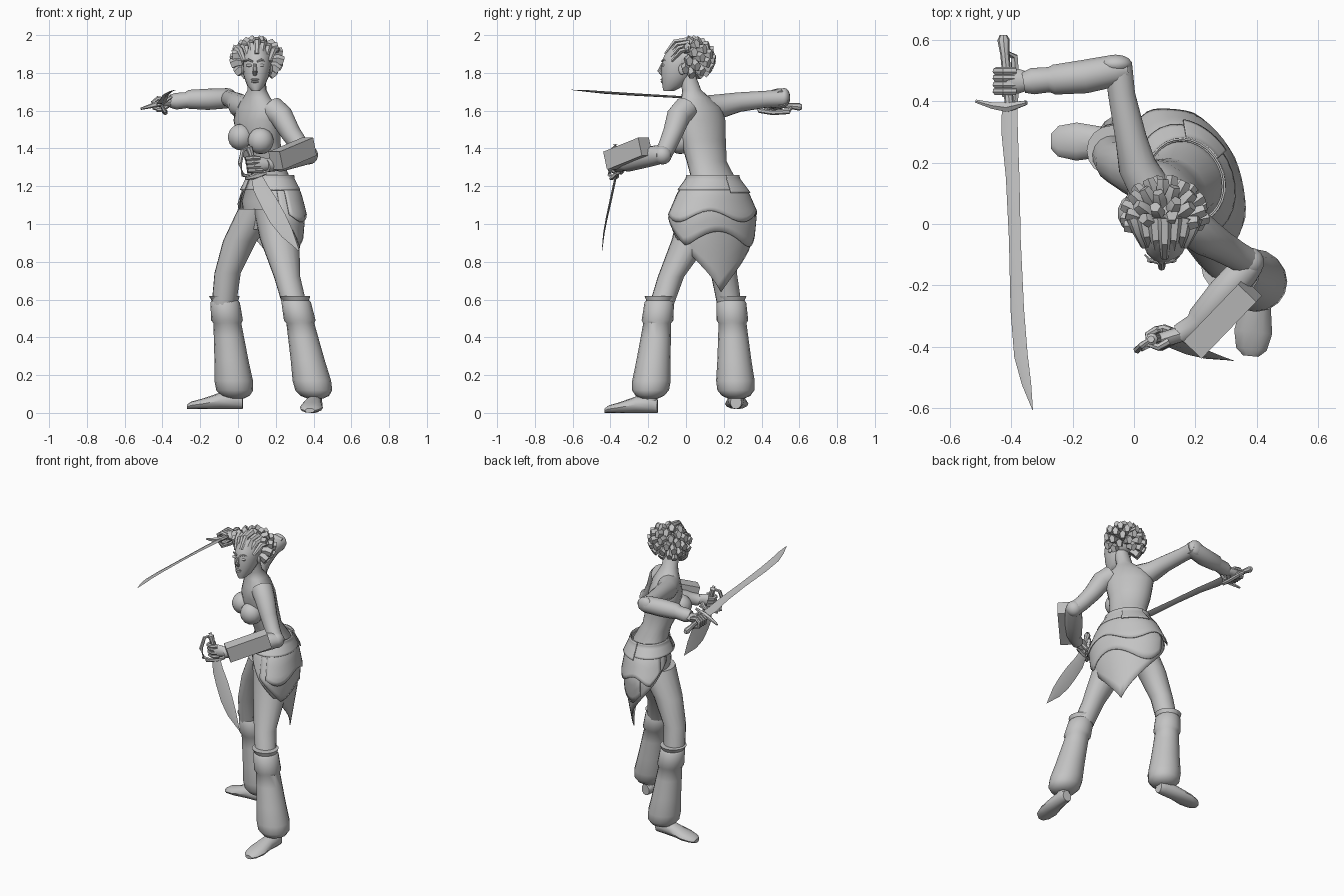
import bpy, bmesh
from math import sin, cos, pi, radians, sqrt
from mathutils import Vector, Matrix

# All measures below are in hundredths of a unit
UNIT = 0.01
UP = Vector((0, 0, 1))
ACROSS = Vector((1, 0, 0))
CHEST_SIDE = Vector((0.62, -0.78, 0))

cube = bpy.data.objects.get("Cube")
if cube:
    bpy.data.objects.remove(cube)

grey = bpy.data.materials.new("plain_grey")
grey.use_nodes = True
colour = (0.55, 0.55, 0.55, 1)
grey.diffuse_color = colour
grey.node_tree.nodes["Principled BSDF"].inputs["Base Color"].default_value = colour
parts = []


def finish(name, bm):
    bmesh.ops.recalc_face_normals(bm, faces=bm.faces[:])
    bmesh.ops.scale(bm, vec=(UNIT, UNIT, UNIT), verts=bm.verts[:])
    mesh = bpy.data.meshes.new(name)
    bm.to_mesh(mesh)
    bm.free()
    mesh.materials.append(grey)
    obj = bpy.data.objects.new(name, mesh)
    bpy.context.collection.objects.link(obj)
    parts.append(obj)
    return obj


def loft(bm, rings, side, axis, sides, turn):
    """Skin elliptical rings given as (x, y, z, radius[, second radius])."""
    centres = [Vector(r[:3]) for r in rings]
    loops = []
    for i, ring in enumerate(rings):
        along = axis or centres[min(i + 1, len(rings) - 1)] - centres[max(i - 1, 0)]
        along = Vector(along).normalized()
        u = side - along * side.dot(along)
        u = (u if u.length > 0.2 else along.orthogonal()).normalized()
        v = along.cross(u)
        angles = [turn + 2 * pi * k / sides for k in range(sides)]
        loops.append([bm.verts.new(centres[i] + u * ring[3] * cos(a) + v * ring[-1] * sin(a))
                      for a in angles])
    for low, high in zip(loops, loops[1:]):
        for k in range(sides):
            m = (k + 1) % sides
            bm.faces.new((low[k], low[m], high[m], high[k]))
    bm.faces.new(loops[0])
    bm.faces.new(loops[-1])


def tubes(name, *paths, side=UP, axis=None, sides=14, turn=0):
    bm = bmesh.new()
    for path in paths:
        loft(bm, path, side, axis, sides, turn)
    return finish(name, bm)


def blobs(name, *items):
    """Ellipsoids given as (centre, radii)."""
    bm = bmesh.new()
    for centre, radii in items:
        place = Matrix.Translation(centre) @ Matrix.Diagonal((*radii, 1))
        bmesh.ops.create_uvsphere(bm, u_segments=14, v_segments=9, radius=1, matrix=place)
    return finish(name, bm)


# Torso, neck and bust
tubes("torso",
      [(17, 14, 97, 15, 11), (17, 14, 112, 18, 13), (16.5, 14.5, 124, 12.5, 10.5),
       (14, 11, 133, 11.5, 9), (11, 9, 144, 13, 10.5), (10, 7.5, 155, 15, 10.5),
       (10, 6.5, 162, 14, 8.5), (10, 5, 167, 8, 6.5), (10, 3, 171, 5, 5), (10, 0, 180, 4.5, 5)],
      side=CHEST_SIDE, axis=UP, sides=20)
blobs("bust", ((12, -3, 144), (7, 6.5, 7)), ((1.5, 3.5, 146), (7, 7, 7)))

# Head with face
tubes("head",
      [(9.5, -9, 170.5, 2.2, 3), (9.5, -7, 173, 4.6, 5.6), (9.7, -5, 178, 6.6, 8),
       (10, -3.5, 184, 7.5, 9.5), (10, -2.5, 189, 7.3, 9.3), (10, -1, 195, 4.5, 6)],
      side=ACROSS, axis=UP, sides=18)
tubes("nose", [(9, -12.3, 185, .7), (9, -14, 181, 1.2), (9, -12, 179.3, 1.3)],
      side=ACROSS, sides=8)
blobs("eyes", *[((9 + s * 3.2, -11.9, 184), (1.7, .8, .8)) for s in (-1, 1)])
blobs("lips", *[((9, -12.4, z), (2.2, 1, .6)) for z in (175.3, 176.5)])
blobs("ears", *[((10 + s * 7.3, -2, 182), (1, 2, 3)) for s in (-1, 1)])
tubes("eyebrows", *[[(9 + s * 1.2, -12.7, 186, .5), (9 + s * 3.5, -12, 187, .6),
                     (9 + s * 5.5, -10, 186, .3)] for s in (-1, 1)], sides=6)

# Hair: braids swept back from the brow, chunky locks behind
blobs("hair_cap", ((10, 1, 187.5), (8.5, 9, 8.5)))
braids = []
for i in range(-3, 4):
    drop = abs(i) * 1.2
    braids.append([(10 + i * 2.2, -11 + drop, 190 - drop, 1.2, .8),
                   (10 + i * 2.9, -6 + drop, 196.5 - drop * 1.3, 1.9, 1.4),
                   (10 + i * 3.4, 2, 197.5 - drop * 1.4, 2.3, 1.8)])
tubes("brow_braids", *braids, side=ACROSS, sides=6)
locks = []
count = 64
for i in range(count):
    height = 1 - 2 * (i + 0.5) / count
    angle = i * pi * (3 - sqrt(5))
    flat = sqrt(1 - height * height)
    d = Vector((flat * cos(angle), flat * sin(angle), height))
    if height < -0.8 or d.y < -0.3 or (d.y < 0 and height < -0.1 and abs(d.x) < 0.8):
        continue
    tip = Vector((10 + 14 * d.x, 3 + 12.5 * d.y, 187 + 11.5 * d.z))
    base = Vector((10, 1, 187)) + d * 6
    bend = base.lerp(tip, 0.6) + UP * 0.8
    locks.append([(*base, 1.8), (*bend, 2.8, 2.4), (*tip, 2.7, 1.9)])
tubes("hair_locks", *locks, sides=5)


# Legs, gathered trousers and feet
def leg(name, thigh, knee, ankle, toe, sole):
    tubes(name + "_thigh", thigh, side=CHEST_SIDE, axis=UP, sides=16)
    knee, ankle, toe = Vector(knee), Vector(ankle), Vector(toe)
    shape = [(62, 8.2), (59.5, 7), (58.5, 7.8), (49, 8.4), (47.5, 7.4), (40, 8),
             (28, 9), (17, 10.2), (12, 9.8), (9, 7.5), (7.5, 4)]
    tubes(name + "_trouser", [(*knee.lerp(ankle, (60 - z) / 50), z, r) for z, r in shape],
          side=ACROSS, axis=UP, sides=16)
    tubes(name + "_ankle", [(*ankle, 12, 4), (*ankle, sole + 4, 3.8)], side=ACROSS, sides=12)
    heading = (toe - ankle).normalized()
    heel = ankle - heading * 4
    shape = [(0, 3, 3.5), (.12, 4.2, 4.8), (.4, 4.8, 4.4), (.72, 6.2, 2.8), (.92, 5, 2), (1, 2.5, 1.2)]
    tubes(name + "_foot", [(*heel.lerp(toe, t), sole + h, w, h) for t, w, h in shape],
          side=Vector((-heading.y, heading.x, 0)), axis=(*heading, 0), sides=12)


leg("left", [(20, 8, 108, 12), (22, 3, 92, 10.5), (26, -8, 72, 7), (30, -13, 57, 6.5)],
    (30.5, -14), (40.5, -19), (38, -43), 0)
leg("right", [(12, 15, 108, 12), (1, 18, 91, 9), (-5.5, 20, 74, 7), (-7.5, 23, 57, 6.5)],
    (-7, 24), (-1.5, 26.5), (-27, 27), 2)

# Wrapped skirt: layers of cloth around the hips, longest behind
HIP_SIDE = Vector((0.45, -0.89, 0))
HIP_BACK = Vector((0.89, 0.45, 0))
HIP_SHAPE = [(124, 13.5, 11.5), (116, 19, 14), (104, 24, 15.5), (92, 22.5, 14.5), (64, 13, 10)]


def hip_point(angle, z, grow):
    z_in = min(max(z, 64), 124)
    for (z1, a1, b1), (z2, a2, b2) in zip(HIP_SHAPE, HIP_SHAPE[1:]):
        if z2 <= z_in <= z1:
            t = (z1 - z_in) / (z1 - z2)
            a, b = a1 + (a2 - a1) * t + grow, b1 + (b2 - b1) * t + grow
            return (Vector((17, 14, z)) + HIP_SIDE * a * sin(angle) + HIP_BACK * b * cos(angle))


def wrap(name, start, end, top, hem, grow):
    bm = bmesh.new()
    cols, rows = 28, 8
    grid = []
    for i in range(cols + 1):
        angle = radians(start + (end - start) * i / cols)
        grid.append([bm.verts.new(hip_point(angle, top + (hem(angle) - top) * j / rows,
                                            grow * (0.4 + 0.6 * j / rows)))
                     for j in range(rows + 1)])
    for a, b in zip(grid, grid[1:]):
        for j in range(rows):
            bm.faces.new((a[j], b[j], b[j + 1], a[j + 1]))
    wrapped = finish(name, bm)
    cloth = wrapped.modifiers.new("cloth", "SOLIDIFY")
    cloth.thickness = 0.006
    cloth.offset = 0


def long_hem(angle):
    return 64 + 20 * abs(angle)


wrap("skirt", -145, 145, 124, long_hem, 0)
wrap("skirt_fold_low", -80, 110, 122, lambda a: max(long_hem(a) + 3, 92 + 4 * sin(3 * a + 1)), .9)
wrap("skirt_fold_high", -125, 95, 123, lambda a: max(long_hem(a) + 3, 104 + 3 * sin(4 * a)), 1.9)
wrap("belt", -180, 180, 126, lambda a: 118, 1.5)
wrap("belt_flap", -60, -8, 126, lambda a: 116.5, 2.4)

# Arms with sleeves, elbow wraps and the forearm block
tubes("right_upper_arm", [(6, 10, 161, 7), (1, 19, 162.5, 6.3), (-1, 28, 164.5, 5.2),
                          (-4, 42, 166, 4.5), (-5, 51, 166.5, 4.6)])
tubes("right_sleeve", [(-2, 50.5, 166.5, 4), (-6, 50, 166.5, 5.3), (-16, 48, 166, 5.6),
                       (-26, 47, 166, 5), (-27.5, 47, 165.5, 4.2), (-33, 46.5, 165, 4.4),
                       (-36, 46, 165, 3.4)])
tubes("left_upper_arm", [(18, 0, 161, 6.8), (23, -4, 157, 6.3), (28, -7, 148, 5.3),
                         (33, -10, 141, 4.8), (37.5, -12.5, 136, 4.6)])
tubes("left_sleeve", [(39, -12.5, 136.5, 4), (36, -15, 136.5, 5.2), (29, -23, 135, 5.6),
                      (22, -31, 132.5, 4.9), (20, -33, 132, 4), (15, -36, 131, 3.6)])
blobs("elbow_wraps", ((-6, 52, 167), (5.5, 3.2, 5)), ((37.5, -12.5, 136.5), (5, 5, 5)))
tubes("forearm_block", [(37.8, -21.5, 141, 7, 5.8), (20, -40, 133.5, 7, 5.8)], sides=4, turn=pi / 4)


# Hands closed around the grips
def fist(name, centre, grip, reach):
    centre, grip, reach = Vector(centre), Vector(grip).normalized(), Vector(reach).normalized()
    back = grip.cross(reach)
    curl = [(-3, 2.2), (1, 3), (3.4, 1), (2.8, -2), (-.5, -2.8)]
    fingers = [[(*(centre + grip * o + reach * x + back * y), 1.25) for x, y in curl]
               for o in (-3.3, -1.1, 1.1, 3.3)]
    thumb = [(*(centre + grip * o + reach * x - back * y), 1.3)
             for o, x, y in ((-1, -4, 1), (-3.5, -1.5, 2.8), (-4, 1.5, 3))]
    tubes(name + "_fingers", *fingers, thumb, side=grip, sides=7)
    tubes(name + "_palm", [(*(centre - reach * x + back), w, 2.6)
                           for x, w in ((7, 3), (4, 4), (0, 4.2))], side=grip, sides=10)


fist("right_hand", (-41.5, 46.5, 163.5), (0, 1, 0), (-1, 0, 0))
fist("left_hand", (8.5, -37, 131.5), (-0.2, 0, 1), (-0.95, -0.3, 0))

# Curved swords
tubes("right_blade", [(-40.5, 39, 164, 2.6, .6), (-40.5, 30, 164.5, 2.8, .6),
                      (-39.5, 15, 166, 2.3, .5), (-38.8, -5, 167.3, 2, .5),
                      (-38, -28, 168.6, 2.3, .5), (-36.8, -43, 169.6, 2.3, .4),
                      (-35, -52, 170.4, 1.6, .3), (-33, -60.5, 171, .1)],
      side=Vector((1, 0, 0.3)), sides=4)
tubes("left_blade", [(9.5, -37, 126, 2.8, .6), (12, -38.5, 119, 4, .6), (16, -40, 112, 4.6, .6),
                     (21, -42, 103, 4.6, .5), (26, -43.5, 95, 3.4, .4), (32.5, -44.5, 85.5, .1)],
      side=Vector((0.86, 0.1, 0.5)), sides=4)
tubes("sword_grips",
      [(-42.5, 61.5, 162, 1.2), (-42.5, 60, 162, 2), (-42, 55, 162.5, 1.5), (-40.5, 38, 164, 1.5)],
      [(5.5, -37.5, 142, 1.2), (5.8, -37.5, 140.5, 2), (7, -37.3, 137, 1.5), (9.7, -37, 125, 1.5)],
      sides=8)
tubes("sword_guards",
      [(-51.5, 40, 161, .6), (-46, 38.5, 162.5, 1.2), (-41, 38, 164, 1.8), (-35, 39.5, 167.5, .8)],
      [(4, -40, 124, .8), (9.7, -37, 125.5, 1.8), (15, -36, 127, .7)], sides=6)
tubes("knuckle_guards",
      [(-42, 56, 162, .8), (-39, 54.5, 159.5, 1.3), (-38.5, 46, 159, 1.4),
       (-39, 39, 160, 1.3), (-40.5, 37.5, 163, .8)],
      [(5.5, -37.5, 140.5, .8), (2.5, -39.5, 139, 1.1), (1, -41, 132, 1.2),
       (2.5, -40.5, 126, 1.1), (8, -38, 124.5, .8)], sides=6)

# Smooth shading that keeps hard edges
bpy.ops.object.select_all(action="DESELECT")
for obj in parts:
    obj.select_set(True)
bpy.context.view_layer.objects.active = parts[0]
bpy.ops.object.shade_smooth_by_angle(angle=radians(40))
